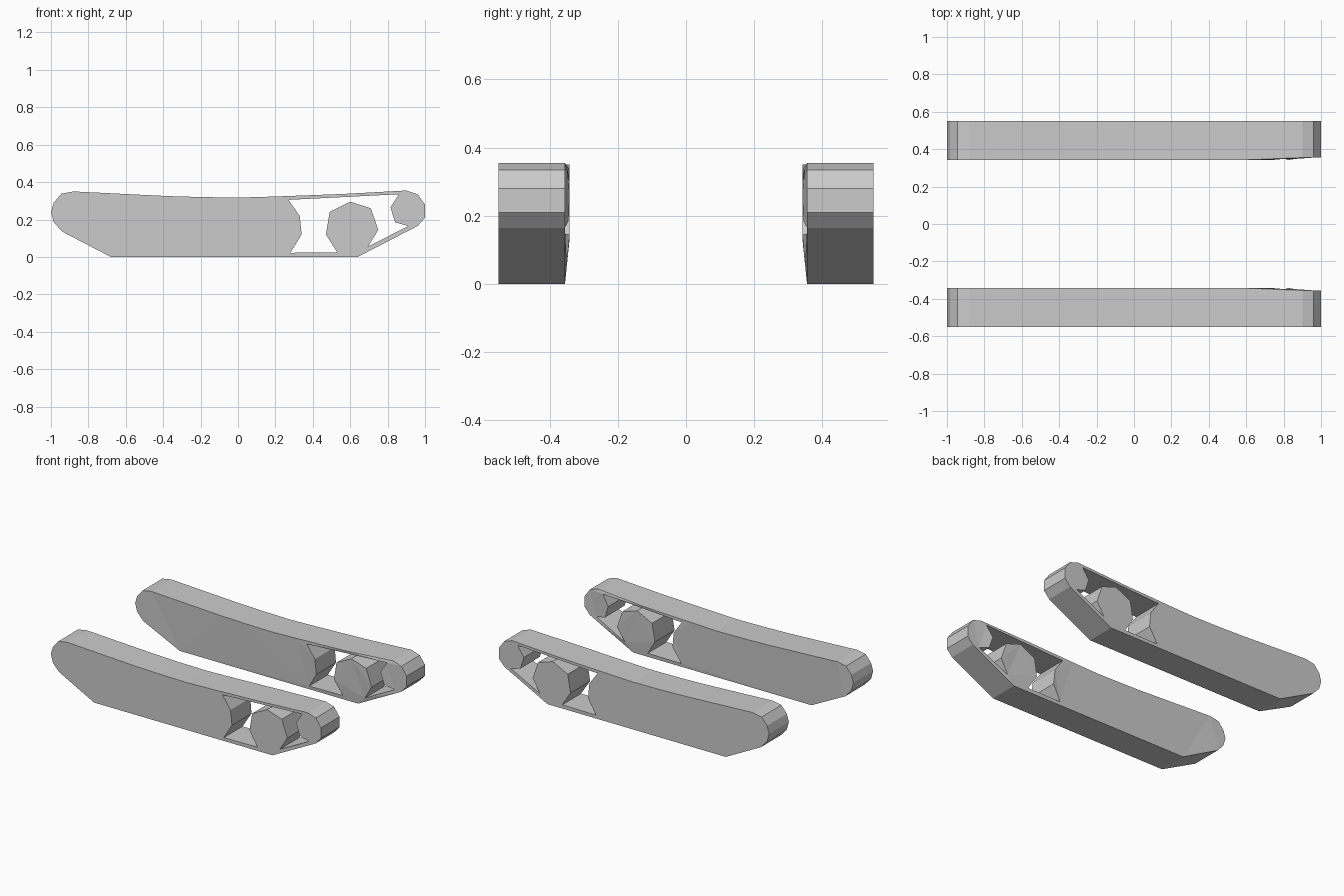
import bpy, bmesh

if "Cube" in bpy.data.objects:
    bpy.data.objects.remove(bpy.data.objects["Cube"])

# Side profile (x, z): belt silhouette, counter-clockwise
OUTLINE = [(-0.68, 0), (0.64, 0), (0.96, 0.165), (1.0, 0.21), (1.0, 0.28),
           (0.96, 0.335), (0.90, 0.355), (0.55, 0.336), (0.20, 0.323), (0.0, 0.317),
           (-0.20, 0.32), (-0.37, 0.325), (-0.88, 0.35), (-0.945, 0.338),
           (-0.985, 0.29), (-1.0, 0.24), (-0.985, 0.185), (-0.94, 0.135)]

# Opening that wraps around the road wheel: solid edge, wheel rim, idler rim
OPENING = [(0.27, 0.305), (0.33, 0.22), (0.34, 0.12), (0.28, 0.022),
           (0.53, 0.025), (0.47, 0.12), (0.49, 0.24), (0.60, 0.295),
           (0.71, 0.26), (0.75, 0.145), (0.695, 0.055),
           (0.91, 0.165), (0.84, 0.185), (0.815, 0.265), (0.86, 0.335)]

OUTER_Y = 0.55


def inner_y(x, z):
    """Inner side is slightly tapered toward the ground and the right end."""
    t = max(1 - z / 0.135, (x - 0.82) / 0.08)
    return 0.341 + 0.014 * min(max(t, 0), 1)


def build_track(name, side):
    bm = bmesh.new()
    twin, rims = {}, []
    for loop in (OUTLINE, OPENING):
        ring = [bm.verts.new((x, side * OUTER_Y, z)) for x, z in loop]
        for v, (x, z) in zip(ring, loop):
            twin[v] = bm.verts.new((x, side * inner_y(x, z), z))
        rims.append(ring)
    # outer side, with the opening left free
    edges = [bm.edges.new((r[i - 1], r[i])) for r in rims for i in range(len(r))]
    bmesh.ops.triangle_fill(bm, use_beauty=True, edges=edges, normal=(0, side, 0))
    # inner side
    for f in list(bm.faces):
        bm.faces.new([twin[v] for v in reversed(f.verts)])
    # tread and opening walls
    for r in rims:
        for i in range(len(r)):
            a, b = r[i - 1], r[i]
            bm.faces.new((a, b, twin[b], twin[a]))
    bmesh.ops.recalc_face_normals(bm, faces=bm.faces)
    mesh = bpy.data.meshes.new(name)
    bm.to_mesh(mesh)
    bm.free()
    bpy.context.collection.objects.link(bpy.data.objects.new(name, mesh))


# Two crawler tracks, mirrored across the middle
build_track("front_track", -1)
build_track("back_track", 1)
